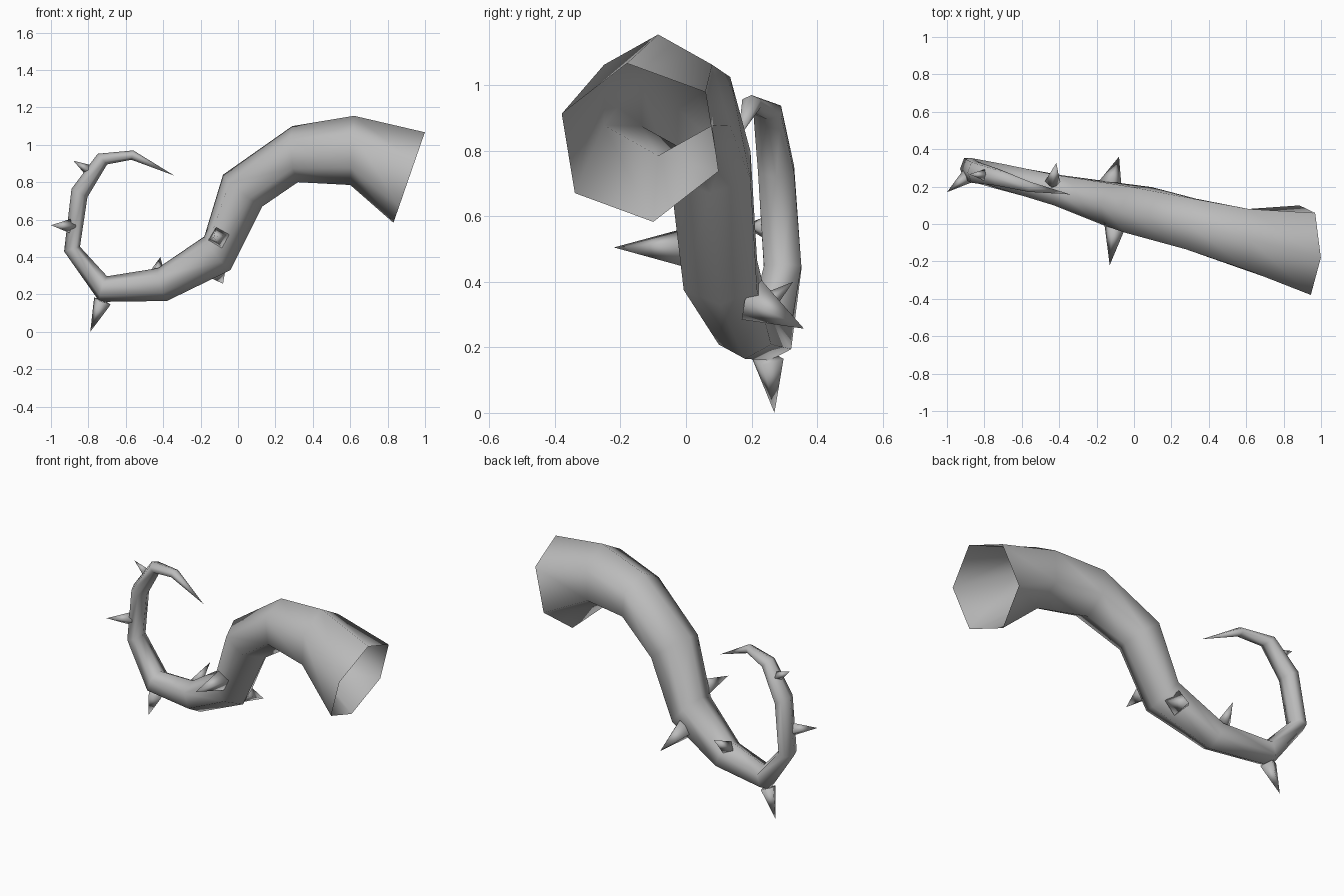
import bpy, bmesh, math
from mathutils import Vector

if "Cube" in bpy.data.objects:
    bpy.data.objects.remove(bpy.data.objects["Cube"])

mat = bpy.data.materials.new("plain_grey")
mat.diffuse_color = (0.5, 0.5, 0.5, 1)
mat.use_nodes = True
mat.node_tree.nodes["Principled BSDF"].inputs["Base Color"].default_value = mat.diffuse_color


def finish(name, bm, recalc=True):
    if recalc:
        bmesh.ops.recalc_face_normals(bm, faces=bm.faces)
    for f in bm.faces:
        f.smooth = True
    me = bpy.data.meshes.new(name)
    bm.to_mesh(me)
    bm.free()
    me.materials.append(mat)
    ob = bpy.data.objects.new(name, me)
    bpy.context.collection.objects.link(ob)
    return ob


# Vine: six-sided tapering tube, open at the thick end.
# Each ring: upper/inner point (x, z), lower/outer point (x, z), centre y, half width, sideways lean, twist
RINGS = [
    ((1.00, 1.07), (0.83, 0.58), -0.14, 0.222, 0.00, 9),
    ((0.62, 1.155), (0.60, 0.785), -0.085, 0.165, 0.00, 0),
    ((0.29, 1.10), (0.32, 0.80), 0.0, 0.135, 0.15, 0),
    ((-0.08, 0.84), (0.13, 0.67), 0.075, 0.122, 0.15, 0),
    ((-0.18, 0.51), (-0.04, 0.33), 0.105, 0.112, 0.15, 0),
    ((-0.43, 0.34), (-0.38, 0.165), 0.18, 0.08, 0.15, 0),
    ((-0.70, 0.297), (-0.74, 0.16), 0.255, 0.066, 0.15, 0),
    ((-0.845, 0.455), (-0.93, 0.43), 0.295, 0.057, 0.0, 0),
    ((-0.805, 0.72), (-0.89, 0.765), 0.275, 0.055, 0.0, 0),
    ((-0.70, 0.895), (-0.75, 0.952), 0.248, 0.042, 0.0, 0),
    ((-0.57, 0.92), (-0.56, 0.97), 0.2, 0.028, 0.0, 0),
]
TIP = (-0.34, 0.158, 0.835)

bm = bmesh.new()
rings = []
for (x1, z1), (x2, z2), y, w, lean, twist in RINGS:
    c = Vector(((x1 + x2) / 2, y, (z1 + z2) / 2))
    u = Vector(((x1 - x2) / 2, 0, (z1 - z2) / 2))
    v = Vector((lean, 1, 0)) * (w / 0.866)
    ring = []
    for k in range(6):
        a = math.radians(60 * k - twist)
        ring.append(bm.verts.new(c + u * math.cos(a) + v * math.sin(a)))
    rings.append(ring)
for a, b in zip(rings, rings[1:]):
    for k in range(6):
        j = (k + 1) % 6
        bm.faces.new((a[k], a[j], b[j], b[k]))
tip = bm.verts.new(TIP)
for k in range(6):
    bm.faces.new((rings[-1][k], rings[-1][(k + 1) % 6], tip))
finish("vine", bm)


# Thorns: four-sided spikes, each set into the vine
def thorn(name, base, point, r, turn=0):
    base, point = Vector(base), Vector(point)
    d = point - base
    q = d.to_track_quat('Z', 'Y')
    bm = bmesh.new()
    vs = [bm.verts.new(base + q @ Vector((r * math.cos(a), r * math.sin(a), 0)))
          for a in (math.radians(turn + 90 * k) for k in range(4))]
    top = bm.verts.new(point)
    for k in range(4):
        bm.faces.new((vs[k], vs[(k + 1) % 4], top))
    bm.faces.new(vs[::-1])
    finish(name, bm)


thorn("front_thorn", (-0.10, 0.0, 0.505), (-0.13, -0.22, 0.505), 0.062, 15)
thorn("back_thorn", (-0.13, 0.2, 0.345), (-0.08, 0.36, 0.257), 0.068)
thorn("upper_thorn", (-0.435, 0.22, 0.315), (-0.415, 0.327, 0.40), 0.042)
thorn("bottom_thorn", (-0.725, 0.25, 0.165), (-0.79, 0.27, 0.0), 0.05)
thorn("side_thorn", (-0.89, 0.255, 0.565), (-1.0, 0.17, 0.57), 0.04)
thorn("tail_thorn", (-0.80, 0.262, 0.865), (-0.88, 0.266, 0.915), 0.03)
